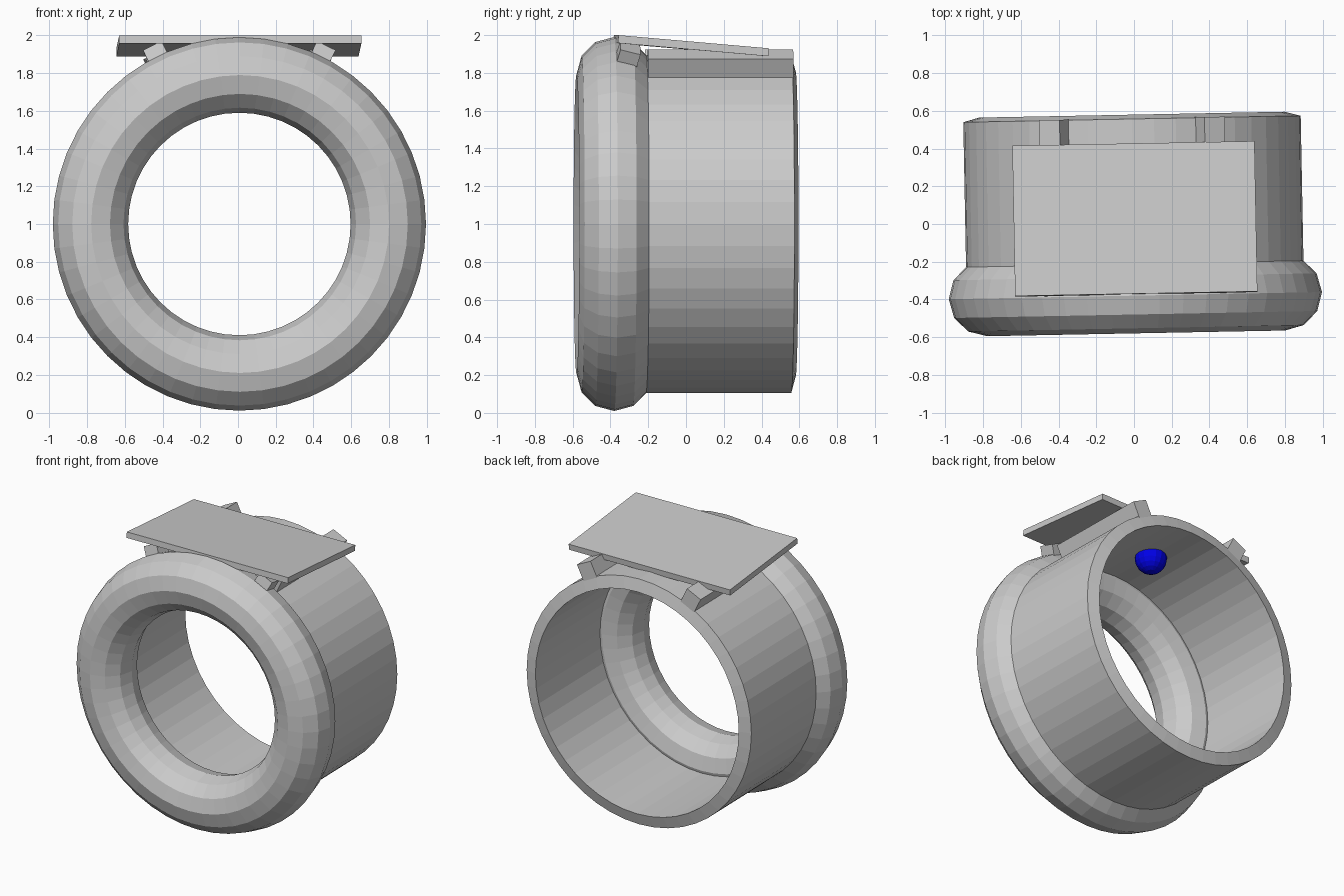
import bpy, bmesh, math
from mathutils import Matrix

if "Cube" in bpy.data.objects:
    bpy.data.objects.remove(bpy.data.objects["Cube"])

YAW = Matrix.Rotation(math.radians(1.1), 4, 'Z')   # whole model is turned slightly
CZ = 1.0                                           # height of the ring axis


def new_object(name, bm, matrix):
    mesh = bpy.data.meshes.new(name)
    bmesh.ops.recalc_face_normals(bm, faces=bm.faces)
    bm.to_mesh(mesh)
    bm.free()
    obj = bpy.data.objects.new(name, mesh)
    bpy.context.collection.objects.link(obj)
    obj.matrix_world = YAW @ matrix
    return obj


def lathe(name, profile, steps=48):
    """Revolve a closed (radius, y) profile round the ring axis."""
    bm = bmesh.new()
    rings = []
    for i in range(steps):
        a = 2 * math.pi * i / steps
        rings.append([bm.verts.new((r * math.cos(a), y, r * math.sin(a))) for r, y in profile])
    n = len(profile)
    for i in range(steps):
        a, b = rings[i], rings[(i + 1) % steps]
        for j in range(n):
            k = (j + 1) % n
            bm.faces.new((a[j], a[k], b[k], b[j]))
    return new_object(name, bm, Matrix.Translation((0, 0, CZ)))


def box(name, size, matrix):
    bm = bmesh.new()
    bmesh.ops.create_cube(bm, size=1)
    bmesh.ops.scale(bm, vec=size, verts=bm.verts)
    return new_object(name, bm, matrix)


# Rounded front ring
lip = [(0.79 + 0.2 * math.cos(math.radians(30 * i)),
        -0.38 + 0.2 * math.sin(math.radians(30 * i))) for i in range(12)]
lathe("front_ring", lip)

# Tube behind it, with a slightly conical rear rim
lathe("tube", [(0.895, -0.25), (0.895, 0.557), (0.81, 0.58), (0.81, -0.25)])

# Tilted top plate
box("top_plate", (1.285, 0.80, 0.042),
    Matrix.Translation((0.005, 0.027, 1.944)) @ Matrix.Rotation(math.radians(-5), 4, 'X'))

# Rails on the tube and small blocks under the front of the plate
for side, label in ((-1, "left"), (1, "right")):
    roll = Matrix.Translation((0, 0, CZ)) @ Matrix.Rotation(math.radians(side * 26), 4, 'Y')
    box("rail_" + label, (0.12, 0.77, 0.13),
        roll @ Matrix.Translation((0, 0.175, 0.935)))
    box("front_block_" + label, (0.11, 0.11, 0.09),
        roll @ Matrix.Translation((0, -0.315, 0.995))
        @ Matrix.Rotation(math.radians(-15), 4, 'X'))

# Blue lamp hanging from the inside of the tube
bm = bmesh.new()
bmesh.ops.create_uvsphere(bm, u_segments=16, v_segments=10, radius=0.107)
lamp = new_object("lamp", bm, Matrix.Translation((0, 0.17, 1.79)))
blue = bpy.data.materials.new("blue")
blue.diffuse_color = (0.0, 0.0, 0.8, 1)
blue.use_nodes = True
blue.node_tree.nodes["Principled BSDF"].inputs["Base Color"].default_value = blue.diffuse_color
lamp.data.materials.append(blue)
